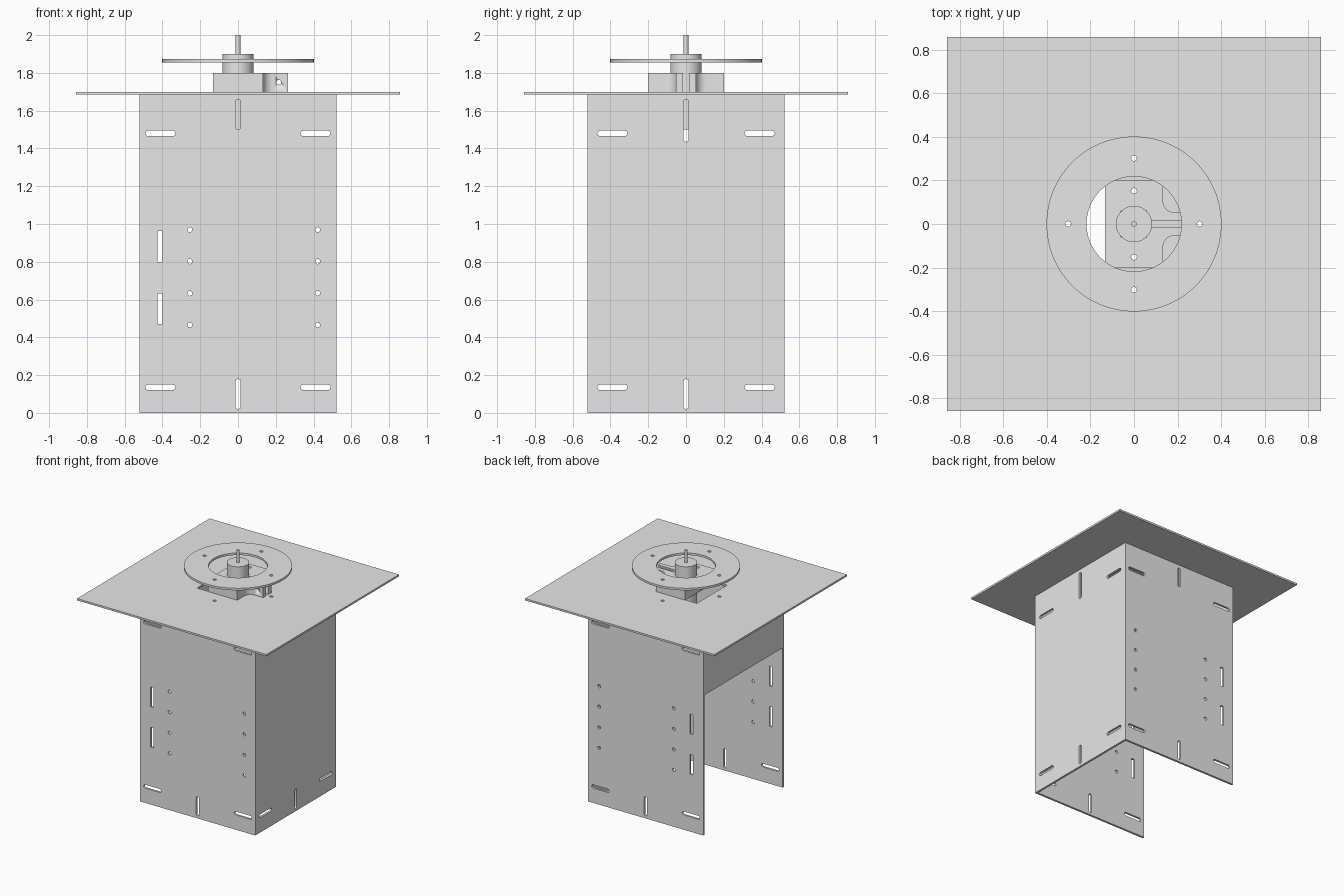
import bpy, bmesh, math
from mathutils import Matrix

if "Cube" in bpy.data.objects:
    bpy.data.objects.remove(bpy.data.objects["Cube"])

grey = bpy.data.materials.new("light grey")
grey.diffuse_color = (0.8, 0.8, 0.8, 1)
grey.use_nodes = True
grey.node_tree.nodes["Principled BSDF"].inputs["Base Color"].default_value = grey.diffuse_color

T = 0.017          # sheet thickness
HALF = 0.522       # half width of the box
TOP = 1.685        # underside of the table plate


def arc(cx, cy, r, a0, a1, n):
    return [(cx + r * math.cos(math.radians(a0 + (a1 - a0) * i / n)),
             cy + r * math.sin(math.radians(a0 + (a1 - a0) * i / n))) for i in range(n + 1)]


def circle(cx, cy, r, n=24):
    return arc(cx, cy, r, 0, 360, n)[:-1]


def rect(x0, x1, y0, y1):
    return [(x0, y0), (x1, y0), (x1, y1), (x0, y1)]


def slot_h(x0, x1, y, r=0.014):
    return arc(x1 - r, y, r, -90, 90, 8) + arc(x0 + r, y, r, 90, 270, 8)


def slot_v(x, y0, y1, r=0.013):
    return arc(x, y1 - r, r, 0, 180, 8) + arc(x, y0 + r, r, 180, 360, 8)


def sheet(name, loops, thick, matrix):
    """Filled outline with holes, extruded about its own plane."""
    cu = bpy.data.curves.new(name, 'CURVE')
    cu.dimensions = '2D'
    cu.fill_mode = 'BOTH'
    cu.extrude = thick / 2
    for pts in loops:
        s = cu.splines.new('POLY')
        s.points.add(len(pts) - 1)
        for p, (x, y) in zip(s.points, pts):
            p.co = (x, y, 0, 1)
        s.use_cyclic_u = True
    tmp = bpy.data.objects.new(name + "_outline", cu)
    bpy.context.collection.objects.link(tmp)
    bpy.context.view_layer.update()
    me = bpy.data.meshes.new_from_object(tmp.evaluated_get(bpy.context.evaluated_depsgraph_get()))
    bpy.data.objects.remove(tmp)
    me.transform(matrix)
    bm = bmesh.new()
    bm.from_mesh(me)
    bmesh.ops.remove_doubles(bm, verts=bm.verts, dist=1e-5)
    bmesh.ops.recalc_face_normals(bm, faces=bm.faces)
    bm.to_mesh(me)
    bm.free()
    me.materials.clear()
    me.materials.append(grey)
    me.shade_smooth()
    me.set_sharp_from_angle(angle=math.radians(30))
    ob = bpy.data.objects.new(name, me)
    bpy.context.collection.objects.link(ob)
    return ob


def level(z0, z1):
    return Matrix.Translation((0, 0, (z0 + z1) / 2))


STAND_X = Matrix.Rotation(math.pi / 2, 4, 'X')             # outline in x, z
STAND_Y = Matrix.Rotation(math.pi / 2, 4, 'Z') @ STAND_X   # outline in y, z

# Front and back walls with tab slots, screw holes and strap slots
loops = [rect(-HALF, HALF, 0, TOP), slot_v(0, 0.02, 0.18), slot_v(0, 1.50, 1.66)]
for z in (0.135, 1.48):
    loops += [slot_h(-0.49, -0.33, z), slot_h(0.33, 0.49, z)]
for z in (0.465, 0.633, 0.802, 0.97):
    loops += [circle(-0.255, z, 0.013, 16), circle(0.422, z, 0.013, 16)]
for z in (0.47, 0.80):
    loops.append(rect(-0.427, -0.401, z, z + 0.163))
for name, y in (("front_wall", -HALF + T / 2), ("back_wall", HALF - T / 2)):
    sheet(name, loops, T, Matrix.Translation((0, y, 0)) @ STAND_X)

# Full right wall and short left panel above the open side
inner = HALF - T
upper = [slot_v(0, 1.435, 1.66), slot_h(-0.47, -0.31, 1.48), slot_h(0.31, 0.47, 1.48)]
lower = [slot_v(0, 0.02, 0.18), slot_h(-0.47, -0.31, 0.135), slot_h(0.31, 0.47, 0.135)]
sheet("right_wall", [rect(-inner, inner, 0, TOP)] + upper + lower, T,
      Matrix.Translation((HALF - T / 2, 0, 0)) @ STAND_Y)
sheet("left_upper_panel", [rect(-inner, inner, 1.144, TOP)] + upper, T,
      Matrix.Translation((-HALF + T / 2, 0, 0)) @ STAND_Y)

# Table plate with a cable opening, motor hole and screw holes
ring = [circle(0.302 * c, 0.302 * s, 0.013, 16) for c, s in ((1, 0), (0, 1), (-1, 0), (0, -1))]
pair = [circle(0, s * 0.152, 0.013, 16) for s in (-1, 1)]
sheet("table_plate", [rect(-0.858, 0.858, -0.858, 0.858), rect(-0.235, -0.115, -0.195, 0.195),
                      circle(0, 0, 0.083, 48)] + ring + pair, 1.70 - TOP, level(TOP, 1.70))

# Clamp bracket: block with a slit arm gripping the motor
g = math.degrees(math.asin(0.017 / 0.083))
half = [(0.265, 0.052)] + arc(0.188, 0.107, 0.055, 270, 180, 10) + [(0.133, 0.2), (-0.133, 0.2)]
clamp = ([(0.265, 0.017)] + half + [(x, -y) for x, y in reversed(half)] + [(0.265, -0.017)]
         + arc(0, 0, 0.083, -g, g - 360, 48))
bracket = sheet("clamp_bracket", [clamp] + pair, 0.10, level(1.70, 1.80))

# Cross hole for the clamp screw
cutter = sheet("screw_cutter", [circle(0.215, 1.75, 0.013, 16)], 0.3, STAND_X)
cutter.hide_render = True
cutter.hide_viewport = True
mod = bracket.modifiers.new("screw_hole", 'BOOLEAN')
mod.operation = 'DIFFERENCE'
mod.solver = 'EXACT'
mod.object = cutter

# Motor, shaft and turning ring
sheet("motor", [circle(0, 0, 0.083, 48)], 0.40, level(1.50, 1.90))
sheet("shaft", [circle(0, 0, 0.0125, 20)], 0.10, level(1.90, 2.00))
sheet("turning_ring", [circle(0, 0, 0.402, 96), circle(0, 0, 0.218, 64)] + ring, T, level(1.856, 1.873))
